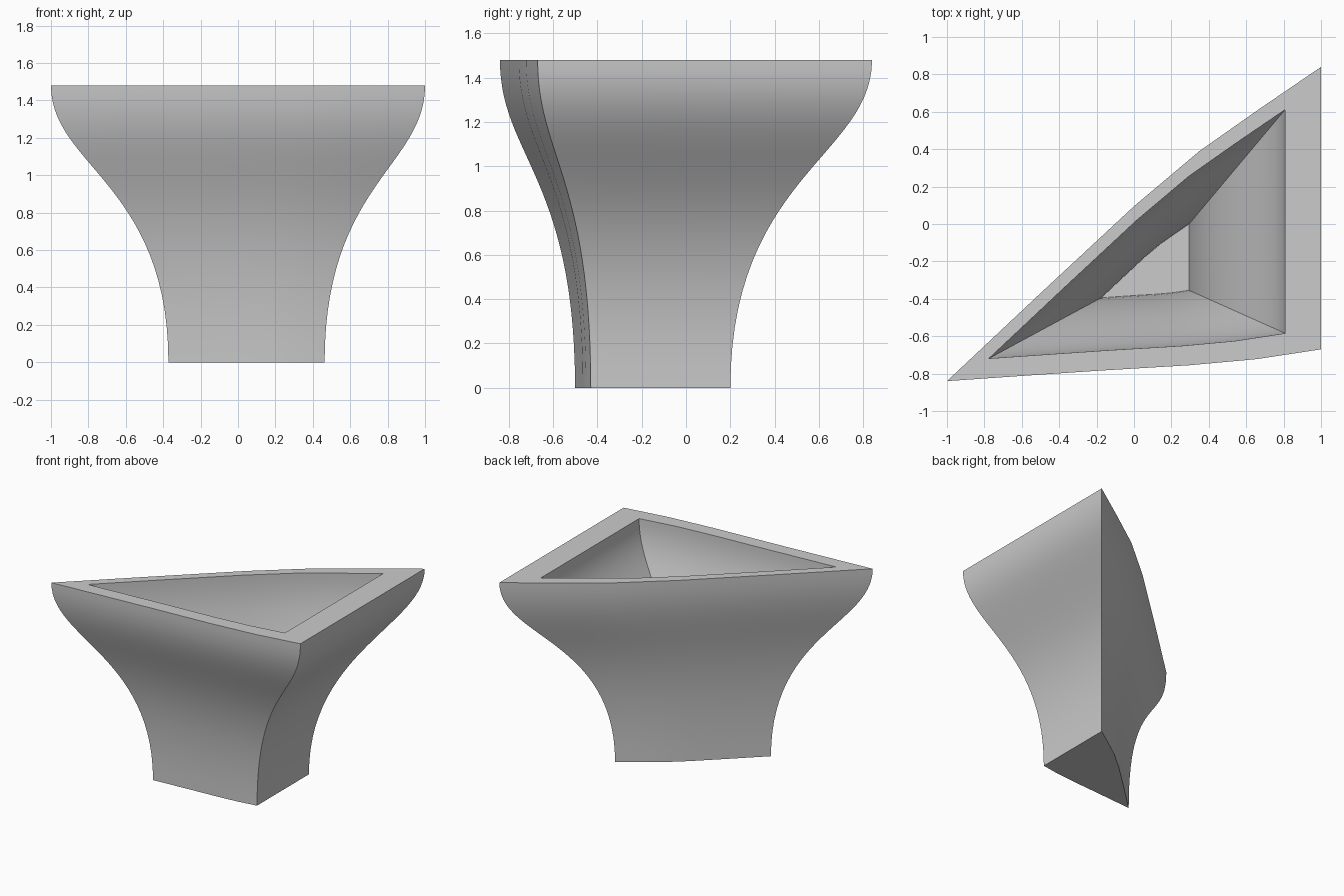
import bpy, bmesh

if "Cube" in bpy.data.objects:
    bpy.data.objects.remove(bpy.data.objects["Cube"])

H = 1.48
PIVOT = (0.078, -0.258)
FLOOR_Z = 0.23
# rim outline, counter-clockwise, slightly bowed long sides
OUTLINE = [(-1, -0.84), (-0.64, -0.815), (-0.2, -0.785), (0.3, -0.755), (0.66, -0.722),
           (1, -0.67), (1, 0.84), (0.67, 0.615), (0.35, 0.39), (0, 0.095), (-0.5, -0.37)]


def flare(t):
    """Height and outline scale along the flared side."""
    u = 1 - t
    z = 3 * u * u * t * 0.95 + 3 * u * t * t * 1.05 + t ** 3 * H
    return z, 0.4175 + 0.5825 * (3 * t * t - 2 * t ** 3)


def t_at(z):
    lo, hi = 0.0, 1.0
    for _ in range(40):
        mid = (lo + hi) / 2
        lo, hi = (mid, hi) if flare(mid)[0] < z else (lo, mid)
    return lo


N = 28
rings = [flare(i / N) for i in range(N + 1)]
# inner wall runs from the rim back down to the floor
t0 = t_at(FLOOR_Z)
for i in range(N + 1):
    t = 1 - (1 - t0) * i / N
    z, s = flare(t)
    rings.append((z, s - 0.208 + 0.012 * i / N))

bm = bmesh.new()
loops = [[bm.verts.new((PIVOT[0] + (x - PIVOT[0]) * s, PIVOT[1] + (y - PIVOT[1]) * s, z))
          for x, y in OUTLINE] for z, s in rings]
n = len(OUTLINE)
for a, b in zip(loops, loops[1:]):
    for i in range(n):
        j = (i + 1) % n
        bm.faces.new((a[i], a[j], b[j], b[i]))
bm.faces.new(loops[0][::-1])   # underside
bm.faces.new(loops[-1])        # inner floor
bmesh.ops.recalc_face_normals(bm, faces=bm.faces)

mesh = bpy.data.meshes.new("triangular_vase")
bm.to_mesh(mesh)
bm.free()
vase = bpy.data.objects.new("triangular_vase", mesh)
bpy.context.collection.objects.link(vase)

mat = bpy.data.materials.new("light grey")
mat.diffuse_color = (0.6, 0.6, 0.6, 1)
mat.use_nodes = True
mat.node_tree.nodes["Principled BSDF"].inputs["Base Color"].default_value = mat.diffuse_color
mesh.materials.append(mat)

bpy.context.view_layer.objects.active = vase
vase.select_set(True)
bpy.ops.object.shade_smooth_by_angle(angle=0.5)
